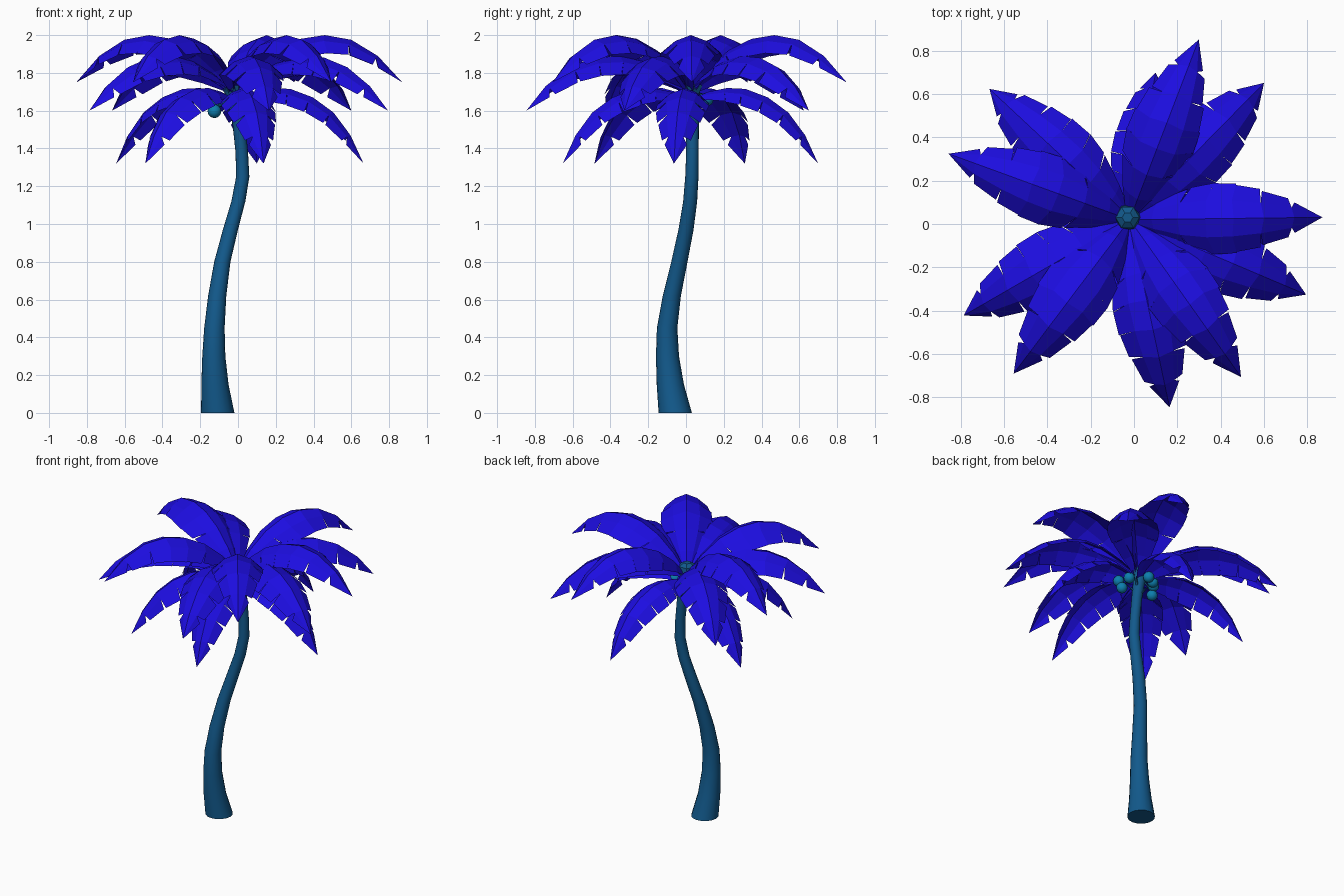
import bpy, bmesh, math
from mathutils import Vector

if "Cube" in bpy.data.objects:
    bpy.data.objects.remove(bpy.data.objects["Cube"])

CX, CY = -0.02, 0.02          # crown axis


def material(name, rgb):
    m = bpy.data.materials.new(name)
    m.diffuse_color = (*rgb, 1)
    m.use_nodes = True
    m.node_tree.nodes["Principled BSDF"].inputs["Base Color"].default_value = m.diffuse_color
    return m


LEAF = material("leaf_blue", (0.012, 0.004, 0.75))
BARK = material("bark_teal", (0.006, 0.10, 0.26))
NUT = material("nut_cyan", (0.004, 0.21, 0.42))


def finish(bm, name, mat, smooth=False):
    bmesh.ops.remove_doubles(bm, verts=bm.verts, dist=1e-4)
    me = bpy.data.meshes.new(name)
    bm.to_mesh(me)
    bm.free()
    me.materials.append(mat)
    for p in me.polygons:
        p.use_smooth = smooth
    ob = bpy.data.objects.new(name, me)
    bpy.context.collection.objects.link(ob)
    return ob


def tube(name, rings, mat, sides, smooth):
    """Skin circles (x, y, z, radius) into a capped tube."""
    bm = bmesh.new()
    loops = []
    for x, y, z, r in rings:
        loops.append([bm.verts.new((x + r * math.cos(2 * math.pi * k / sides),
                                    y + r * math.sin(2 * math.pi * k / sides), z))
                      for k in range(sides)])
    for a, b in zip(loops, loops[1:]):
        for k in range(sides):
            j = (k + 1) % sides
            bm.faces.new((a[k], a[j], b[j], b[k]))
    bm.faces.new(loops[0][::-1])
    bm.faces.new(loops[-1])
    return finish(bm, name, mat, smooth)


# Curved trunk
trunk = tube("trunk", [
    (-0.107, -0.057, 0.0, 0.088), (-0.122, -0.083, 0.15, 0.072),
    (-0.128, -0.098, 0.30, 0.061), (-0.125, -0.100, 0.45, 0.054),
    (-0.110, -0.075, 0.62, 0.048), (-0.083, -0.035, 0.80, 0.043),
    (-0.040, 0.000, 0.97, 0.040), (0.002, 0.022, 1.12, 0.037),
    (0.025, 0.031, 1.25, 0.035), (0.020, 0.034, 1.38, 0.033),
    (0.006, 0.034, 1.52, 0.034), (-0.012, 0.032, 1.63, 0.038),
    (-0.025, 0.030, 1.70, 0.045)], BARK, 16, True)
bpy.context.view_layer.objects.active = trunk
trunk.select_set(True)
bpy.ops.object.shade_smooth_by_angle(angle=math.radians(40))
trunk.select_set(False)

# Rounded crown bud
tube("crown_bud", [(-0.025, 0.03, 1.69, 0.045), (-0.028, 0.03, 1.73, 0.064),
                   (-0.03, 0.03, 1.77, 0.055), (-0.03, 0.03, 1.79, 0.025)],
     BARK, 6, False)

# Fronds: rib profiles (radius, height) per tier, shared half widths
WIDTH = [0.02, 0.085, 0.14, 0.165, 0.16, 0.135, 0.09, 0.0]
UPPER = [(0, 1.70), (.10, 1.82), (.22, 1.92), (.35, 1.98),
         (.48, 2.0), (.62, 1.975), (.76, 1.89), (.89, 1.75)]
MIDDLE = [(0, 1.70), (.12, 1.79), (.25, 1.86), (.38, 1.89),
          (.52, 1.88), (.65, 1.83), (.78, 1.73), (.885, 1.60)]
LOWER = [(0, 1.66), (.10, 1.70), (.20, 1.72), (.30, 1.715),
         (.42, 1.67), (.53, 1.59), (.62, 1.47), (.69, 1.32)]


def frond(name, path, angle, scale):
    bm = bmesh.new()
    a = math.radians(angle)
    out, side = Vector((math.cos(a), math.sin(a), 0)), Vector((-math.sin(a), math.cos(a), 0))
    n = len(path) - 1

    def point(t, lateral, drop):
        i = min(int(t), n - 1)
        f = t - i
        r = path[i][0] * (1 - f) + path[i + 1][0] * f
        z = path[i][1] * (1 - f) + path[i + 1][1] * f
        w = (WIDTH[i] * (1 - f) + WIDTH[i + 1] * f) * scale
        lo, hi = path[max(i - 1, 0)], path[min(i + 2, n)]
        tan = (out * (hi[0] - lo[0]) + Vector((0, 0, hi[1] - lo[1]))).normalized()
        normal = tan.cross(side)
        return (Vector((CX, CY, z)) + out * r + side * (lateral * w)
                - normal * (drop * w))

    def face(pts):
        bm.faces.new([bm.verts.new(p) for p in pts])

    for s in (1, -1):
        for i in range(n):
            rib0, rib1 = point(i, 0, 0), point(i + 1, 0, 0)
            # sample mid line at whole stations so neighbours share points
            m0, m1 = point(i, .52 * s, .2), point(i + 1, .52 * s, .2)
            gap = 0.0 if i < 2 else 0.22
            e0 = point(i + gap, s, .6)
            last = i == n - 1
            e1 = rib1 if last else point(i + (0.999 if i >= 1 else 1), s, .6)
            inner = [rib0, rib1, m0] if last else [rib0, rib1, m1, m0]
            outer = [m0, rib1, e0] if last else [m0, m1, e1, e0]
            face(inner if s < 0 else inner[::-1])
            face(outer if s < 0 else outer[::-1])
    return finish(bm, name, LEAF)


TIERS = {"upper": (UPPER, (0.7, 69, 160, 233, 305.3), 1.0),
         "middle": (MIDDLE, (-23, 45.5, 137, 210, 282), 1.0),
         "lower": (LOWER, (283, -7, 80, 155, 227), 0.85)}
for tier, (path, angles, scale) in TIERS.items():
    for k, ang in enumerate(angles):
        frond(f"{tier}_frond_{k + 1}", path, ang, scale)

# Coconuts hanging around the top of the trunk, each on a thin stalk
NUTS = [(-0.125, 0.03, 1.597), (-0.115, 0.055, 1.65), (-0.085, 0.085, 1.655),
        (-0.03, 0.11, 1.66), (0.075, -0.03, 1.605), (0.09, -0.045, 1.655),
        (0.065, 0.03, 1.655)]
for k, c in enumerate(NUTS):
    bm = bmesh.new()
    bmesh.ops.create_uvsphere(bm, u_segments=12, v_segments=8, radius=0.036)
    bmesh.ops.translate(bm, verts=bm.verts, vec=c)
    finish(bm, f"coconut_{k + 1}", NUT, True)
    tube(f"stalk_{k + 1}", [(c[0], c[1], c[2] + 0.02, 0.006),
                            (-0.02, 0.03, 1.71, 0.01)], BARK, 5, False)

# Small pointed stubs under the crown
for k in range(5):
    a = math.radians(72 * k + 260)
    r = 0.075
    z = 1.56 + 0.03 * (k % 3)
    tube(f"stub_{k + 1}", [(0.0, 0.033, z - 0.03, 0.014),
                           (r * math.cos(a) * .9, 0.033 + r * math.sin(a) * .9, z + 0.03, 0.003)],
         BARK, 5, False)
